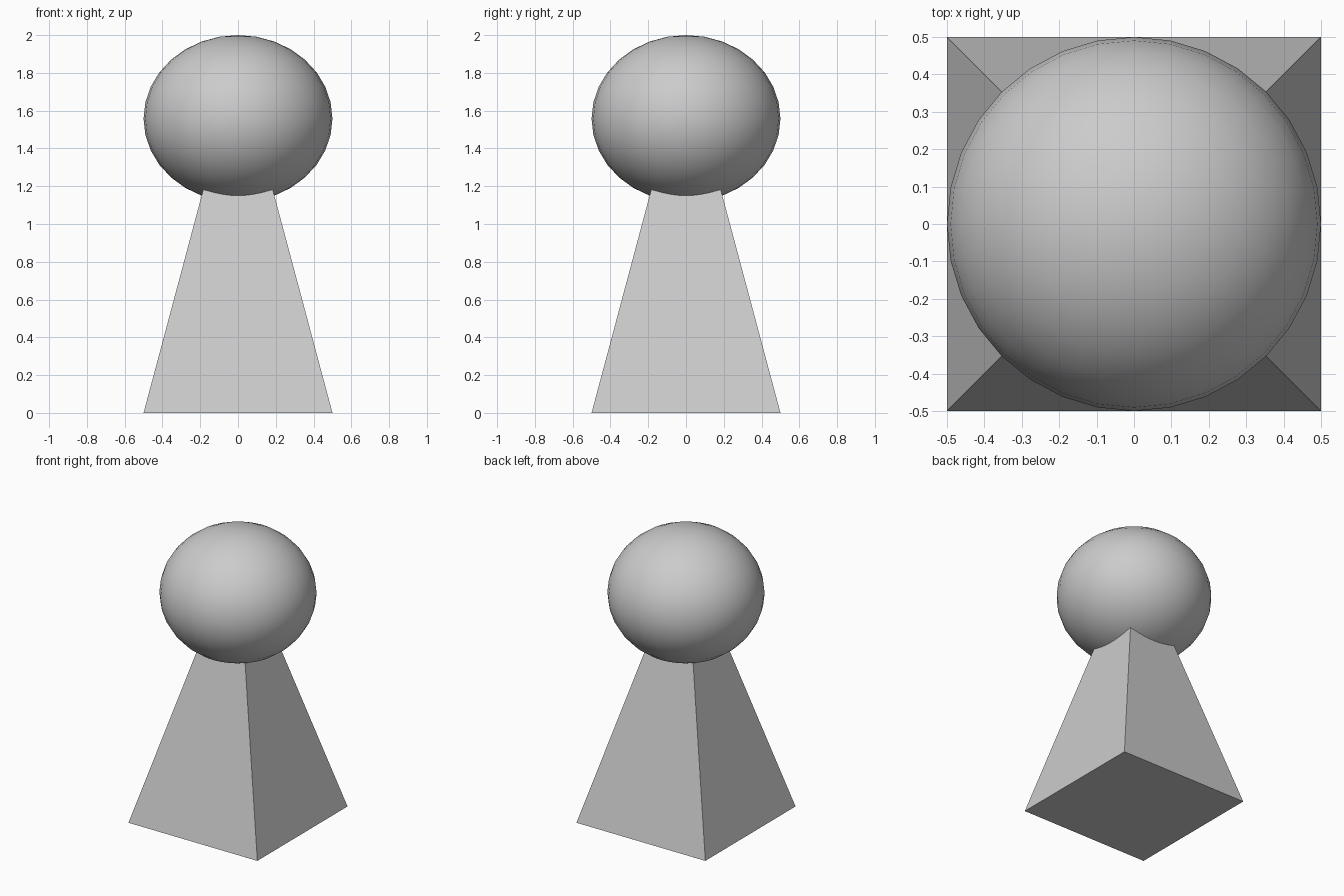
import bpy
import math

if "Cube" in bpy.data.objects:
    bpy.data.objects.remove(bpy.data.objects["Cube"])

BASE_HALF = 0.5
APEX_Z = 1.87
BALL_R = 0.5
BALL_HALF_HEIGHT = 0.442

# Four-sided tapering body, sides square to the axes, tip hidden in the ball
bpy.ops.mesh.primitive_cone_add(
    vertices=4, radius1=BASE_HALF * math.sqrt(2), radius2=0, depth=APEX_Z,
    location=(0, 0, APEX_Z / 2), rotation=(0, 0, math.radians(45)))
body = bpy.context.object
body.name = "body"
bpy.ops.object.transform_apply(location=False, rotation=True, scale=False)

# Slightly flattened smooth ball on top
bpy.ops.mesh.primitive_uv_sphere_add(
    segments=32, ring_count=16, radius=BALL_R,
    location=(0, 0, 2 - BALL_HALF_HEIGHT))
head = bpy.context.object
head.name = "head"
head.scale.z = BALL_HALF_HEIGHT / BALL_R
bpy.ops.object.transform_apply(location=False, rotation=False, scale=True)
bpy.ops.object.shade_smooth()
